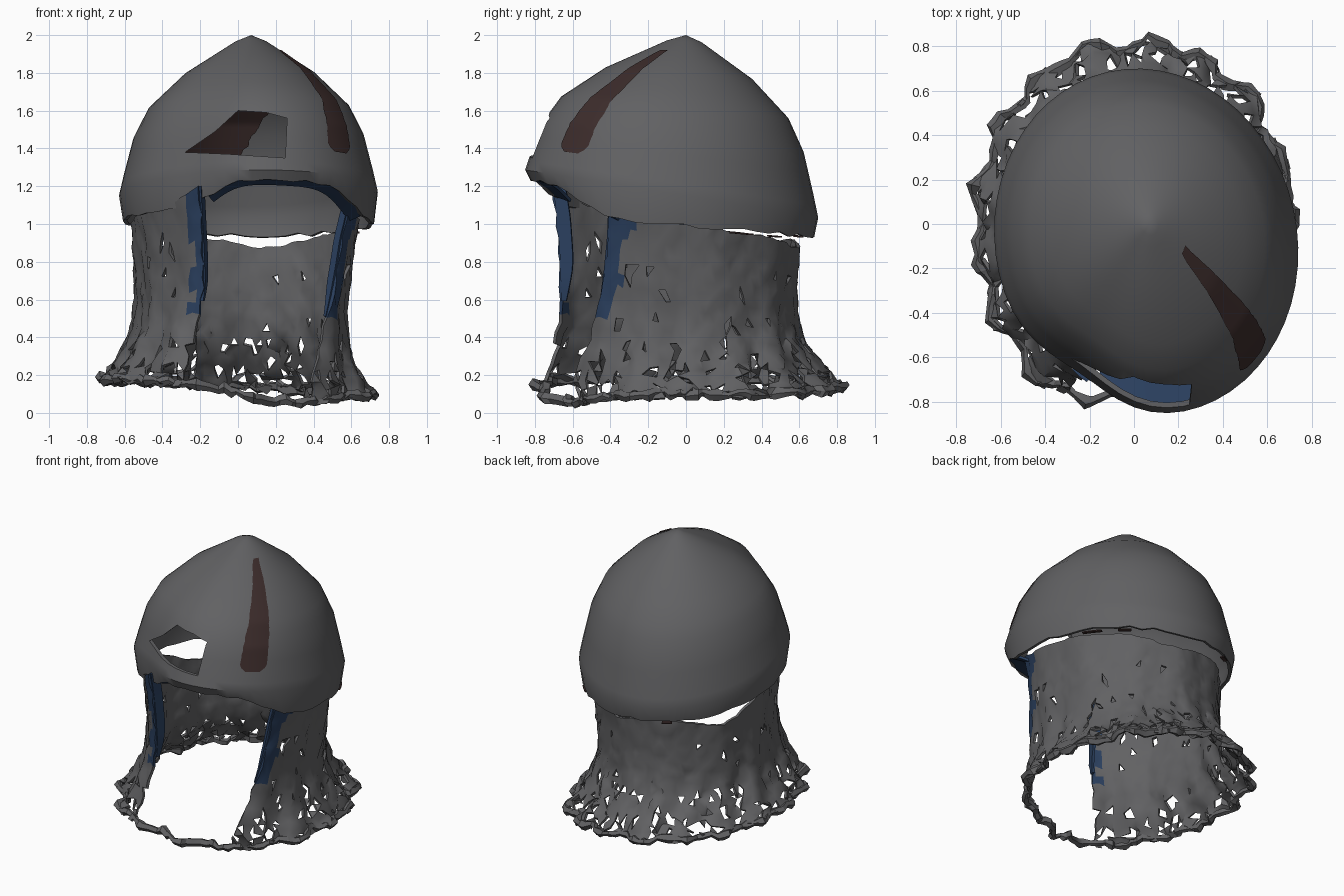
import bpy, bmesh, math, random
from mathutils import Vector
from math import sin, cos, pi, exp

random.seed(7)
if "Cube" in bpy.data.objects:
    bpy.data.objects.remove(bpy.data.objects["Cube"])


def material(name, rgb):
    m = bpy.data.materials.new(name)
    m.use_nodes = True
    m.diffuse_color = (*rgb, 1)
    m.node_tree.nodes["Principled BSDF"].inputs["Base Color"].default_value = (*rgb, 1)
    return m


STEEL = material("dark_steel", (.12, .12, .125))
BLUE = material("blue_trim", (.023, .049, .11))
RUST = material("rust_brown", (.045, .025, .024))


def lerp_keys(keys, u):
    i = max(0, min(int(u), len(keys) - 2))
    return [a + (b - a) * (u - i) for a, b in zip(keys[i], keys[i + 1])]


def frame_point(centre, turn, a, b, t):
    """Point on an ellipse whose long axis points forward, turned towards +x."""
    f = Vector((sin(turn), -cos(turn)))
    s = Vector((cos(turn), sin(turn)))
    return Vector(centre) + f * a * cos(t) + s * b * sin(t)


def bump(t, centre, width, power=2):
    """Smooth 0..1 bump around one direction."""
    d = (t - centre + pi) % (2 * pi) - pi
    return exp(-abs(d / width) ** power)


def sheet(rows, closed=False):
    """Bmesh sheet through rows of points."""
    bm = bmesh.new()
    vs = [[bm.verts.new(p) for p in row] for row in rows]
    n = len(rows[0])
    for r0, r1 in zip(vs, vs[1:]):
        for j in range(n if closed else n - 1):
            k = (j + 1) % n
            bm.faces.new((r0[j], r1[j], r1[k], r0[k]))
    return bm


def finish(name, bm, mats, thick=0, offset=0):
    me = bpy.data.meshes.new(name)
    bm.to_mesh(me)
    bm.free()
    ob = bpy.data.objects.new(name, me)
    bpy.context.collection.objects.link(ob)
    for m in mats:
        me.materials.append(m)
    bpy.ops.object.select_all(action='DESELECT')
    ob.select_set(True)
    bpy.context.view_layer.objects.active = ob
    if thick:
        mod = ob.modifiers.new("thickness", 'SOLIDIFY')
        mod.thickness, mod.offset = thick, offset
        bpy.ops.object.modifier_apply(modifier=mod.name)
    return ob


def smooth(ob, deg=40):
    bpy.context.view_layer.objects.active = ob
    ob.select_set(True)
    bpy.ops.object.shade_smooth_by_angle(angle=math.radians(deg))


# Helmet bowl: (radius, drop) keys from the point down to the widest line
APEX = Vector((.07, 0, 2))
BOWL = [(0, 0), (.12, .04), (.5, .24), (.775, .455), (.89, .64), (.963, .87), (1, 1)]


def rim_z(t):
    return 1.01 + .07 * cos(t) - .025 * sin(t) + .155 * bump(t, .06, .7, 4)


def ring(t):
    flat = 1 - .1 * bump(t, -.75, .4)
    return frame_point((.055, -.08), .22, .785 * flat, .68 * flat, t)


def bowl_point(t, u, scale=1):
    rho, drop = lerp_keys(BOWL, u)
    xy = APEX.xy + (ring(t) - APEX.xy) * rho
    wide = 1.16 + .125 * cos(t) - .02 * sin(t)
    p = Vector((*xy, 2 - (2 - wide) * drop))
    pivot = Vector((.07, 0, 1))
    return pivot + (p - pivot) * scale


def rim_point(t, rho, dz=0):
    return Vector((*(APEX.xy + (ring(t) - APEX.xy) * rho), rim_z(t) + dz))


SEG = 56
angles = [2 * pi * i / SEG for i in range(SEG)]
rows = [[bowl_point(t, i / 2) for t in angles] for i in range(13)]
rows.append([rim_point(t, .97, random.uniform(-.012, .012)) for t in angles])
bm = sheet(rows, True)
bmesh.ops.remove_doubles(bm, verts=bm.verts, dist=.0005)
bmesh.ops.recalc_face_normals(bm, faces=bm.faces)
bm.faces.ensure_lookup_table()
if max(bm.faces, key=lambda f: f.calc_center_median().z).normal.z < 0:
    bmesh.ops.reverse_faces(bm, faces=bm.faces)
bowl = finish("helmet_bowl", bm, [STEEL], .022, -1)

# Broken hole in the brow
outline = [(-.28, 1.38), (-.12, 1.49), (0, 1.6), (.15, 1.59), (.26, 1.56), (.25, 1.35), (-.05, 1.37)]
bm = bmesh.new()
face = bm.faces.new([bm.verts.new((x, -1, z)) for x, z in outline])
ext = bmesh.ops.extrude_face_region(bm, geom=[face])
bmesh.ops.translate(bm, vec=(0, .75, 0), verts=[v for v in ext["geom"] if isinstance(v, bmesh.types.BMVert)])
bmesh.ops.recalc_face_normals(bm, faces=bm.faces)
cutter = finish("hole_cutter", bm, [STEEL])
cutter.hide_render = True
bpy.context.view_layer.objects.active = bowl
cut = bowl.modifiers.new("hole", 'BOOLEAN')
cut.operation, cut.solver, cut.object = 'DIFFERENCE', 'EXACT', cutter
bpy.ops.object.modifier_apply(modifier=cut.name)
bpy.data.objects.remove(cutter)
smooth(bowl)


# Painted streak outside and stain inside the bowl
def patch(name, t0, t1, half, u0, u1, scale, steps=28):
    rows = []
    for i in range(steps + 1):
        k = i / steps
        w = half * (.75 + .25 * k) * min(1, .5 + 8 * (1 - k)) * random.uniform(.95, 1.05)
        t = t0 + (t1 - t0) * k ** .5
        rows.append([bowl_point(t + w * j / 3, u0 + (u1 - u0) * k, scale) for j in range(-3, 4)])
    smooth(finish(name, sheet(rows), [RUST]))


patch("painted_streak", .88, .585, .145, 1.35, 4.85, 1.007)
patch("inner_stain", pi - .3, pi + .34, .42, 2.6, 5, .945)

# Small rust spots on the underside of the rim
for i, (t, w) in enumerate(((1.9, .09), (2.2, .06), (3.4, .05))):
    rows = [[rim_point(t + w * j / 4, rho, -.014) for j in range(-4, 5)] for rho in (.935, .972)]
    finish(f"rim_stain_{i + 1}", sheet(rows), [RUST], .008)

# Mail curtain: (long radius, short radius, centre x, centre y) from hem to top
MAIL = [(.81, .71, 0, .01), (.7, .61, 0, 0), (.62, .56, .01, -.01), (.6, .55, .015, -.02),
        (.6, .56, .025, -.025), (.61, .57, .03, -.03), (.63, .59, .04, -.04)]


def mail_point(t, h):
    a, b, cx, cy = lerp_keys(MAIL, h * 6)
    low = max(0, 1 - h * 1.6)
    fold = 1 + .035 * low * sin(17 * t) + .012 * sin(11 * t + 1)
    fold *= 1 + (.06 + .07 * min(1, 3 * h)) * bump(t, -.45, .5)
    fold *= 1 + .1 * min(1, 3 * h) * bump(t, .75, .35)
    front = bump(t, .4, .5)
    fold *= 1 - .17 * front * max(0, 1 - 8 * h)
    xy = frame_point((cx, cy), .14 * min(1, 2 * h), a * fold, b * fold, t)
    bottom = .13 - .06 * xy.x - .07 * front
    # the top hangs loose at the back and the right flank
    top = rim_z(t) + .005 + .02 * cos(t) - .045 * bump(t, 2.8, .35) - .12 * bump(t, 4.1, .45)
    return Vector((*xy, bottom + (top - bottom) * h))


def jitter(p, amount):
    return p + Vector([random.uniform(-amount, amount) for _ in range(3)])


def opening(h):
    return .6 + .27 * h, 2 * pi - .42 - .1 * h


COLS, ROWS = 84, 18
rows = []
for i in range(ROWS + 1):
    h = (i / ROWS) ** 1.25
    start, end = opening(h)
    rows.append([jitter(mail_point(start + (end - start) * j / COLS, h), .006 + .012 * (1 - h) ** 2)
                 for j in range(COLS + 1)])
bm = sheet(rows)
for k, f in enumerate(bm.faces):
    col, z = k % COLS, f.calc_center_median().z
    # blue edging beside the face opening, ragged at its border
    left, right = col, COLS - 1 - col
    wide = 2 + (random.random() < .5) + (z > 1.0)
    if z > .53 and (left < wide or right < wide - 1):
        f.material_index = 1
bmesh.ops.triangulate(bm, faces=bm.faces)
# torn links, many near the hem and few higher up
torn = []
for f in bm.faces:
    z = f.calc_center_median().z
    chance = .22 if z < .25 else .08 if z < .38 else .012
    if f.material_index == 0 and random.random() < chance:
        torn.append(f)
more = [g for f in torn if random.random() < .5 for g in random.choice(f.edges).link_faces]
bmesh.ops.delete(bm, geom=list({f for f in torn + more if f.material_index == 0}), context='FACES')
smooth(finish("mail_curtain", bm, [STEEL, BLUE], .018), 50)

# Blue edging turned inwards on both sides of the face opening
for name, side, depth in (("left_edging", 0, .04), ("right_edging", 1, .07)):
    rows = []
    for i in range(13):
        h = .42 + .58 * i / 12
        p = mail_point(opening(h)[side], h)
        inward = Vector((-p.x, -p.y, 0)).normalized()
        rows.append([p, p + inward * depth * min(1, .4 + i / 6)])
    smooth(finish(name, sheet(rows), [BLUE], .016))

# Ragged hem ring, closing the curtain below the face
rows = []
for i in range(120):
    t = 2 * pi * i / 120
    c = jitter(mail_point(t, .012), .014)
    out = Vector((c.x, c.y, 0)).normalized()
    r = random.uniform(.016, .036)
    rows.append([c + out * r * cos(q * 2 * pi / 5) + Vector((0, 0, r * sin(q * 2 * pi / 5))) for q in range(5)])
rows.append(rows[0])
bm = sheet(rows, True)
bmesh.ops.remove_doubles(bm, verts=bm.verts, dist=.0001)
bmesh.ops.recalc_face_normals(bm, faces=bm.faces)
smooth(finish("mail_hem", bm, [STEEL]), 30)

# Blue arch under the brow, from the rim back to the curtain
rows = [[rim_point(-.62 + 1.55 * j / 28, rho, dz) for j in range(29)]
        for rho, dz in ((.965, .012), (.91, -.004), (.84, -.022))]
smooth(finish("brow_trim", sheet(rows), [BLUE], .016))
